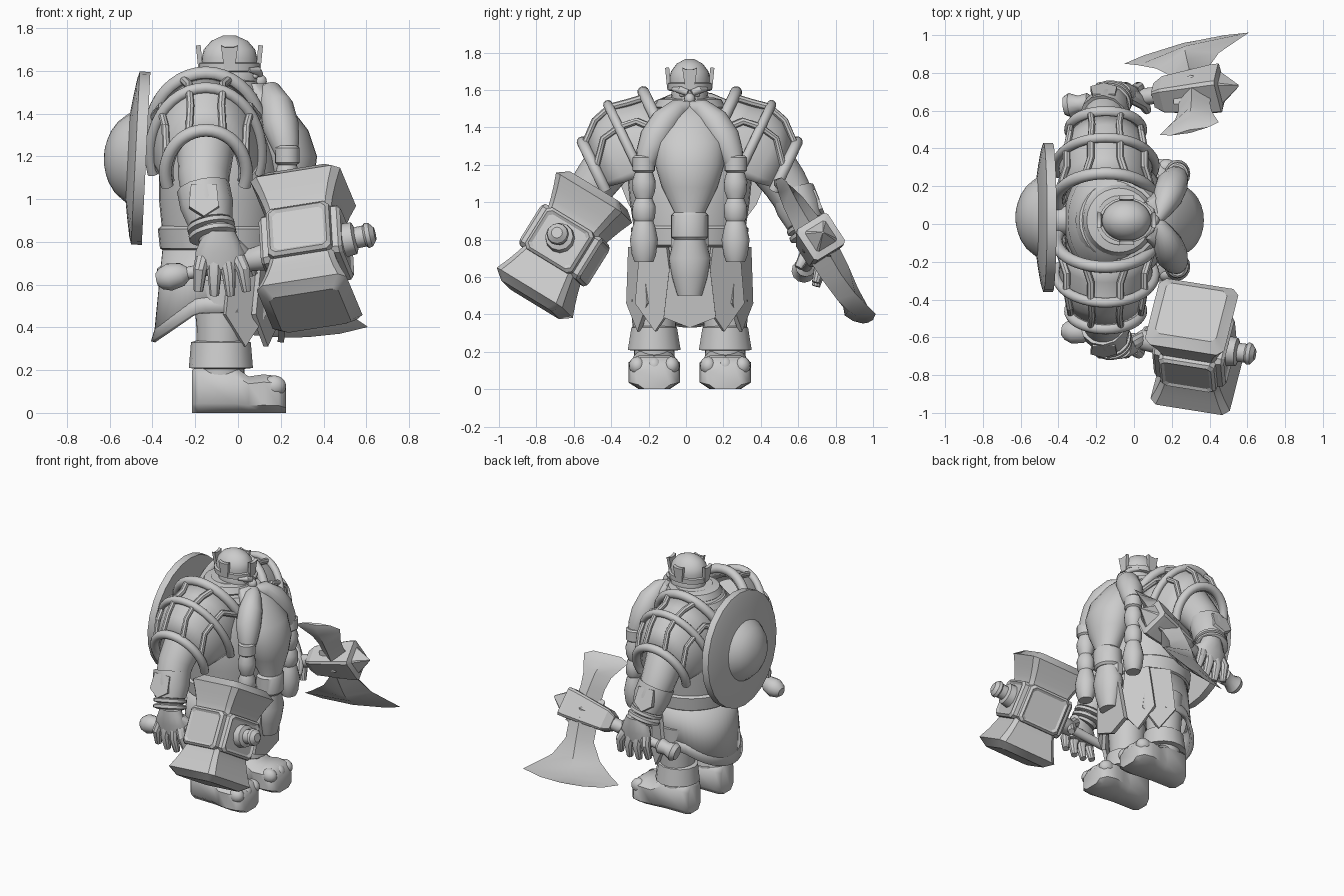
import bpy, bmesh
from math import pi, cos, sin, radians
from mathutils import Vector, Matrix

if "Cube" in bpy.data.objects:
    bpy.data.objects.remove(bpy.data.objects["Cube"])

grey = bpy.data.materials.new("stone_grey")
grey.use_nodes = True
grey.diffuse_color = (0.6, 0.6, 0.6, 1)
grey.node_tree.nodes["Principled BSDF"].inputs["Base Color"].default_value = (0.6, 0.6, 0.6, 1)
MID = 0.02  # the body's symmetry plane in y


def finish(name, bm, angle=35):
    bmesh.ops.recalc_face_normals(bm, faces=bm.faces)
    mesh = bpy.data.meshes.new(name)
    bm.to_mesh(mesh)
    bm.free()
    mesh.materials.append(grey)
    ob = bpy.data.objects.new(name, mesh)
    bpy.context.collection.objects.link(ob)
    bpy.ops.object.select_all(action='DESELECT')
    ob.select_set(True)
    bpy.context.view_layer.objects.active = ob
    bpy.ops.object.shade_smooth_by_angle(angle=radians(angle))
    return ob


def frame(origin, axis=(0, 0, 1), side=(1, 0, 0)):
    z = Vector(axis).normalized()
    y = z.cross(Vector(side)).normalized()
    m = Matrix((y.cross(z), y, z)).transposed().to_4x4()
    m.translation = Vector(origin)
    return m


def skin(bm, rings, closed=True):
    vs = [[bm.verts.new(p) for p in r] for r in rings]
    n = len(vs[0])
    for a, b in zip(vs, vs[1:]):
        for i in range(n if closed else n - 1):
            j = (i + 1) % n
            bm.faces.new((a[i], a[j], b[j], b[i]))
    if closed:
        bm.faces.new(vs[0])
        bm.faces.new(vs[-1])


def loft(name, fr, rows, sides=24, square=0, arc=None, angle=35):
    """Rows are (distance, radius a, radius b, offset a, offset b); square is the chamfer start."""
    if square:
        q = square
        ring = [(1, q), (q, 1), (-q, 1), (-1, q), (-1, -q), (-q, -1), (q, -1), (1, -q)]
    elif arc:
        ring = [(cos(a), sin(a)) for a in
                (arc[0] + (arc[1] - arc[0]) * i / sides for i in range(sides + 1))]
    else:
        ring = [(cos(2 * pi * i / sides), sin(2 * pi * i / sides)) for i in range(sides)]
    rings = []
    for row in rows:
        t, a, b, oa, ob = (tuple(row) + (0, 0))[:5]
        rings.append([fr @ Vector((a * u + oa, b * v + ob, t)) for u, v in ring])
    bm = bmesh.new()
    skin(bm, rings, arc is None)
    return finish(name, bm, angle)


def tube(name, pts, radii, sides=12, angle=35):
    pts = [Vector(p) for p in pts]
    rings, side = [], Vector((0.9, 0.2, 0.1))
    for i, p in enumerate(pts):
        d = pts[min(i + 1, len(pts) - 1)] - pts[max(i - 1, 0)]
        f = frame(p, d, side)
        side = f.col[0].to_3d()
        r = radii[i] if isinstance(radii, (list, tuple)) else radii
        rings.append([f @ Vector((r * cos(2 * pi * k / sides), r * sin(2 * pi * k / sides), 0))
                      for k in range(sides)])
    bm = bmesh.new()
    skin(bm, rings)
    return finish(name, bm, angle)


def plate(name, fr, outline, thick):
    bm = bmesh.new()
    skin(bm, [[fr @ Vector((u, v, t)) for u, v in outline] for t in (-thick / 2, thick / 2)])
    return finish(name, bm)


def ball(name, centre, size):
    bm = bmesh.new()
    bmesh.ops.create_uvsphere(bm, u_segments=16, v_segments=10, radius=1,
                              matrix=Matrix.Translation(centre) @ Matrix.Diagonal((*size, 1)))
    return finish(name, bm, 60)


# Torso, belt and collar
body = frame((0, MID, 0))
loft("torso", body, [(.55, .24, .26, -.08), (.8, .27, .29, -.08), (1, .29, .32, -.08), (1.2, .28, .34, -.09),
                     (1.38, .24, .3, -.11), (1.5, .17, .2, -.1), (1.56, .12, .13, -.08)], 32)
loft("belt", body, [(.76, .27, .29, -.08), (.77, .285, .305, -.08), (.86, .295, .315, -.08), (.88, .27, .29, -.08)], 32)
for z, r in ((1.47, .21), (1.53, .17)):
    loft("collar", body, [(z - .04, r, r, -.08), (z - .02, r + .02, r + .02, -.08),
                          (z + .02, r, r, -.08), (z + .03, r - .05, r - .05, -.08)], 28)
loft("buckle", frame((.2, MID, .78), (1, 0, 0), (0, 1, 0)), [(0, .1, .06), (.04, .1, .06), (.06, .08, .04)], square=.7)

# Skirt: wrapped back with a sloping hem, pointed panels in front
for name, top, grow in (("skirt", .8, 0), ("skirt_border", .56, .012)):
    skirt = loft(name, body, [(top, .27 + grow, .29 + grow, -.08), (.47, .315 + grow, .31 + grow, -.08)],
                 32, arc=(pi * .42, pi * 1.58))
    for v in skirt.data.vertices:
        v.co.z += .65 * (.8 - v.co.z) / .33 * min(0, v.co.x + .2)
    skirt.modifiers.new("cloth", 'SOLIDIFY').thickness = .02
plate("front_panel", frame((.2, MID, .33), (1, 0, -.1), (0, 1, 0)),
      [(-.1, .4), (.1, .4), (.14, .055), (0, 0), (-.14, .055)], .03)
for s in (1, -1):
    for name, x, y, turn, w in (("hip_panel", .13, .18, .6, .12), ("side_panel", .03, .27, 1.7, .11)):
        plate(name, frame((x, MID + s * y, .31), (1, s * turn, -.05), (-s * turn, 1, 0)),
              [(-w * .7, .45), (w * .7, .45), (w, .15), (0, 0), (-w, .15)], .025)

# Head, face and crowned helmet
ball("head", (-.03, MID, 1.56), (.125, .1, .13))
ball("nose", (.1, MID, 1.55), (.035, .03, .035))
loft("helmet", body, [(1.6, .125, .105, -.04), (1.66, .13, .11, -.04), (1.7, .12, .1, -.04),
                      (1.74, .085, .07, -.04), (1.765, .03, .025, -.04)])
loft("helmet_band", body, [(1.595, .125, .105, -.04), (1.6, .143, .118, -.04),
                           (1.635, .145, .12, -.04), (1.64, .125, .105, -.04)])
for i in range(4):
    c, s = round(cos(i * pi / 2)), round(sin(i * pi / 2))
    plate("crown_plate", frame((-.04 + .135 * c, MID + .11 * s, 1.61), (c, s, -.1), (-s, c, 0)),
          [(-.025, 0), (.025, 0), (.04, .11), (.018, .1), (-.018, .1), (-.04, .11)], .022)

# Beard with its clasp
loft("beard", body, [(.5, .05, .065, .24), (.6, .075, .095, .24), (.7, .09, .112, .24), (.8, .075, .085, .24),
                     (.95, .075, .085, .25), (1.08, .115, .15, .24), (1.2, .14, .185, .23), (1.32, .13, .19, .2),
                     (1.45, .1, .15, .13), (1.54, .06, .1, .07)], 28, angle=50)
loft("beard_clasp", body, [(.8, .08, .085, .24), (.815, .092, .1, .24), (.93, .092, .1, .245), (.945, .08, .085, .25)])

# Shoulder armour profile: distance, height, depth
shell = [(0, .31, .25), (.1, .3, .24), (.2, .33, .25), (.3, .29, .22), (.41, .21, .18)]

for s, tag in ((1, "left_"), (-1, "right_")):
    def at(x, y, z):
        return (x, MID + s * y, z)

    # Brow, moustache and braid
    ball(tag + "eye", at(.08, .04, 1.575), (.015, .016, .012))
    tube(tag + "brow", [at(.1, .01, 1.585), at(.09, .05, 1.6), at(.05, .09, 1.605)], [.018, .02, .01])
    tube(tag + "moustache", [at(.12, 0, 1.51), at(.15, .06, 1.5), at(.18, .13, 1.43), at(.2, .185, 1.34),
                             at(.22, .22, 1.26), at(.23, .24, 1.2)], [.03, .055, .08, .085, .068, .05], 16, 60)
    loft(tag + "braid", frame(at(.23, .245, 0)),
         [(.68, .045, .05), (.72, .06, .065), (.8, .068, .075), (.87, .055, .06), (.9, .045, .05), (.92, .055, .06),
          (.98, .058, .062), (1.02, .042, .045), (1.06, .055, .06), (1.11, .06, .063), (1.16, .045, .048),
          (1.17, .058, .06), (1.24, .058, .06), (1.25, .045, .05)], 16)

    # Leg, boot and toe lumps
    leg = frame(at(-.08, .19, 0))
    loft(tag + "leg", leg, [(.14, .11, .105), (.4, .115, .12), (.62, .13, .13)])
    loft(tag + "boot_cuff", leg, [(.205, .1, .1), (.21, .15, .145), (.33, .14, .125), (.34, .11, .1)], 14)
    loft(tag + "boot", frame(at(0, .19, 0), (1, 0, 0), (0, 1, 0)),
         [(x, w, h, 0, h) for x, w, h in ((-.215, .07, .1), (-.185, .105, .11), (-.02, .11, .11), (.05, .125, .085),
                                         (.12, .137, .09), (.19, .125, .086), (.225, .085, .06))], square=.6, angle=50)
    for y in (.1, .19, .28):
        ball(tag + "toe", at(.17, y, .125), (.055, .045, .05))

    # Arm and bracer
    tube(tag + "arm", [at(-.14, .28, 1.36), at(-.15, .4, 1.25), at(-.16, .51, 1.1), at(-.15, .59, .96), at(-.1, .655, .8)],
         [.14, .135, .12, .105, .075], 20, 60)
    arm = frame(at(-.15, .575, .99), (.04, s * .08, -.2))
    loft(tag + "bracer", arm, [(-.06, .09, .09), (-.07, .125, .12), (.02, .125, .12), (.11, .105, .1), (.12, .08, .08)], 12)
    for t in (.13, .17):
        loft(tag + "wrist_ring", arm, [(t - .02, .08, .08), (t - .01, .112, .108), (t + .01, .112, .108), (t + .02, .08, .08)])
    plate(tag + "bracer_guard", frame(at(-.16, .685, .99), (0, s, .4), (1, 0, 0)),
          [(-.06, -.08 * s), (.06, -.08 * s), (.07, .03 * s), (0, .08 * s), (-.07, .03 * s)], .03)

    # Hand with fingers hanging over the grip
    loft(tag + "palm", frame(at(-.085, .675, .7)), [(-.03, .105, .04), (.05, .115, .055), (.11, .09, .06), (.15, .07, .06)], 14)
    for i in range(4):
        x, dz = -.165 + .055 * i, .02 * abs(i - 1.5)
        tube(tag + "finger", [at(x, .68, .72), at(x - .012 + .012 * i, .7, .64 + dz), at(x - .02 + .02 * i, .675, .54 + dz)],
             [.036, .033, .022], 10)
    tube(tag + "thumb", [at(-.02, .66, .78), at(.05, .62, .72), at(.07, .58, .65)], [.04, .035, .022], 10)

    # Shoulder armour: shell, arched rims and cross bars
    sh = frame(at(-.15, .11, 1.3), (0, s * .9, -.43), (0, s * .43, .9))
    armour = loft(tag + "shoulder_shell", sh, shell, 28, arc=(-pi * .58, pi * .58))
    armour.modifiers.new("metal", 'SOLIDIFY').thickness = .03

    def on_shell(row, a, lift=.01):
        t, h, d = shell[row]
        return sh @ Vector(((h + lift) * cos(a), (d + lift) * sin(a), t))

    for row, r in ((0, .032), (2, .026), (4, .03)):
        tube(tag + "shoulder_rim", [on_shell(row, pi * k / 20) for k in range(-12, 13)], r)
    for a in (-75, -25, 25, 75):
        lean = radians(a * .7)
        tube(tag + "shoulder_bar", [on_shell(0, radians(a)), on_shell(1, lean, .02), on_shell(2, lean)], .02, 8)
        tube(tag + "shoulder_bar", [on_shell(2, lean), on_shell(3, lean, .02), on_shell(4, radians(a))], .018, 8)

# Round shield with a domed boss on the back
loft("shield", frame((-.43, .035, 1.19), (-1, 0, .05), (0, 1, 0)),
     [(0, .37, .375), (0, .395, .405), (.05, .395, .405), (.06, .36, .37), (.075, .28, .28), (.085, .21, .21), (.105, .195, .195),
      (.14, .165, .165), (.17, .12, .12), (.185, .08, .08), (.195, .04, .04), (.197, .01, .01)], 24, angle=30)
tube("shield_strap", [(-.42, MID, 1.2), (-.3, MID, 1.2)], .08)

# Hammer: grip, waisted head, raised panels and end boss
grip = Vector((.95, -.12, .2)).normalized()
hub = Vector((.32, -.65, .77))
haft = frame(hub, grip, (0, .5, .86))
loft("hammer_grip", haft, [(-.72, .03, .03), (-.7, .05, .05), (-.66, .065, .065), (-.6, .055, .055), (-.57, .03, .03),
                           (-.32, .032, .032), (-.3, .05, .05), (-.22, .06, .06), (-.15, .075, .075)], 16)
head_frame = frame(hub, (-.05, .53, .85), grip)
half = [(.13, .155, .16), (.17, .165, .17), (.23, .185, .187), (.3, .215, .21), (.345, .165, .16)]
loft("hammer_head", head_frame, [(-t, a, b) for t, a, b in reversed(half)] + half, square=.84, angle=32)
for k in range(4):
    m = head_frame @ Matrix.Rotation(k * pi / 2, 4, 'Z') @ Matrix.Rotation(pi / 2, 4, 'Y')
    loft("hammer_panel", m, [(.1, .13, .16), (.18, .13, .15), (.195, .115, .135), (.185, .1, .12)], square=.84, angle=20)
loft("hammer_boss", haft, [(.18, .08, .08), (.23, .075, .075), (.24, .05, .05), (.28, .05, .05), (.29, .06, .06),
                           (.31, .055, .055), (.33, .03, .03)], 12)

# Axe: grip, block with pointed end, broad blade and hooked back blade
grip = Vector((.95, .11, .22)).normalized()
hub = Vector((.32, .705, .785))
down = Vector((0, .52, -.85))
haft = frame(hub, grip, down)
loft("axe_grip", haft, [(-.71, .05, .05), (-.68, .065, .065), (-.63, .045, .045), (-.58, .055, .055), (-.56, .032, .032),
                        (-.3, .032, .032), (-.27, .045, .045), (-.15, .045, .045)], 12)
loft("axe_block", haft, [(-.22, .05, .05), (-.17, .075, .075), (.1, .1, .1), (.14, .1, .1), (.15, .065, .065), (.24, .005, .005)],
     square=.84, angle=20)
loft("axe_collar", haft, [(-.1, .11, .06), (0, .13, .1), (.1, .11, .06)], 4, angle=10)
loft("axe_blade", frame(hub, down - grip * .12, grip),
     [(.05, .1, .09), (.2, .1, .08), (.32, .17, .065), (.4, .27, .045, .01), (.45, .34, .02, .01),
      (.485, .22, .012), (.5, .08, .006)], 4, angle=25)
loft("axe_back_blade", frame(hub, grip * .06 - down, grip),
     [(.05, .09, .085), (.16, .085, .07, -.01), (.25, .1, .06, -.02), (.33, .14, .04, -.04), (.37, .16, .025, -.05),
      (.4, .1, .01, -.05)], 4, angle=25)
